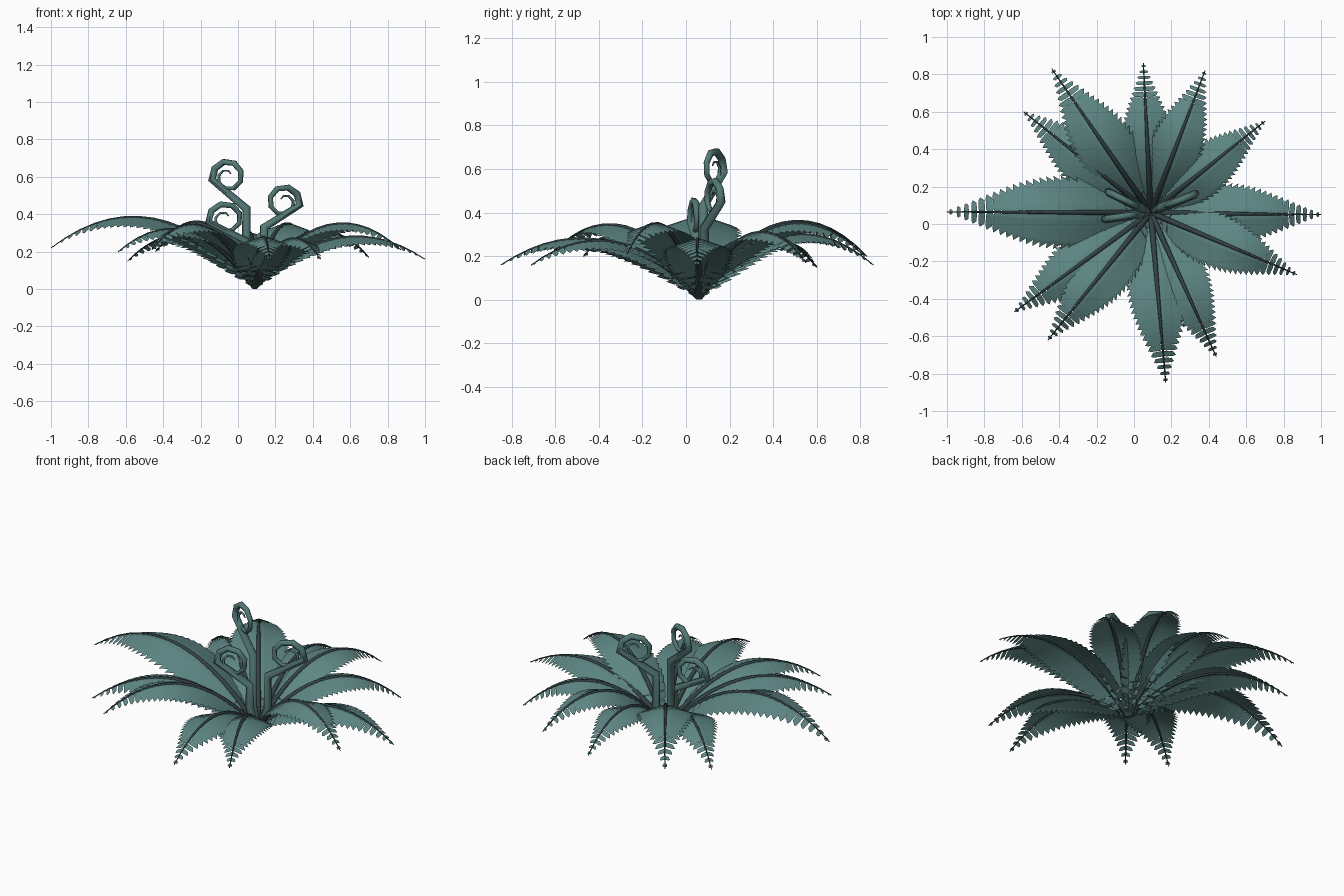
import bpy
import math
from mathutils import Vector

cube = bpy.data.objects.get("Cube")
if cube:
    bpy.data.objects.remove(cube, do_unlink=True)


def material(name, rgb):
    m = bpy.data.materials.new(name)
    m.use_nodes = True
    m.diffuse_color = (*rgb, 1)
    m.node_tree.nodes["Principled BSDF"].inputs["Base Color"].default_value = (*rgb, 1)
    return m


LEAF = material("leaf teal", (0.11, 0.24, 0.23))
RIB = material("rib dark slate", (0.034, 0.056, 0.062))
SHOOT = material("shoot green", (0.088, 0.19, 0.18))
CROWN = Vector((0.09, 0.06, 0.012))
UP = Vector((0, 0, 1))


def tube(name, points, radii, mat):
    """Tapered six-sided tube along a polyline, turned into a mesh."""
    curve = bpy.data.curves.new(name, "CURVE")
    curve.dimensions = "3D"
    curve.bevel_depth = 1.0
    curve.bevel_resolution = 1
    curve.use_fill_caps = True
    spline = curve.splines.new("POLY")
    spline.points.add(len(points) - 1)
    for sp, p, r in zip(spline.points, points, radii):
        sp.co = (*p, 1)
        sp.radius = r
    curve.materials.append(mat)
    obj = bpy.data.objects.new(name, curve)
    bpy.context.collection.objects.link(obj)
    bpy.ops.object.select_all(action="DESELECT")
    obj.select_set(True)
    bpy.context.view_layer.objects.active = obj
    bpy.ops.object.convert(target="MESH")
    bpy.ops.object.shade_smooth_by_angle(angle=math.radians(65))


def frond(index, tip_x, tip_y, tip_z, peak):
    """Arching rib with overlapping pointed leaflets on both sides."""
    flat = Vector((tip_x - CROWN.x, tip_y - CROWN.y, 0))
    length = flat.length
    out = flat.normalized()
    side = UP.cross(out)
    p, e = peak - CROWN.z, tip_z - CROWN.z
    a = 2 * p + 2 * math.sqrt(p * p - p * e)
    b = e - a

    def at(t):
        return CROWN + out * (length * t) + UP * (a * t + b * t * t)

    steps = 14
    ts = [i / steps for i in range(steps + 1)]
    tube(f"frond_rib_{index}", [at(t) for t in ts],
         [0.017 - 0.0145 * t for t in ts], RIB)

    verts, faces = [], []
    pairs = 26
    gap = length / pairs
    for i in range(pairs):
        t = (i + 0.5) / pairs
        root = at(t)
        along = (out * length + UP * (a + 2 * b * t)).normalized()
        normal = along.cross(side)
        swell = math.sin(math.pi * t ** 0.7)
        reach = 0.175 * length * swell + 0.006
        half = gap * (0.24 + 0.62 * swell)
        # distance out, half width, droop
        rows = ((0.0, gap * (0.62 - 0.3 * t), 0.0), (0.2, half, 0.04),
                (0.8, half * 0.85, 0.24))
        for s in (1, -1):
            start = len(verts)
            for d, w, droop in rows:
                mid = root + (side * s + along * 0.2) * (reach * d) - normal * (reach * droop)
                verts.append(mid - along * w + normal * 0.0015)
                verts.append(mid + along * w - normal * 0.0015)
            verts.append(root + (side * s + along * 0.32) * reach - normal * (reach * 0.34))
            for f in ((0, 1, 3, 2), (2, 3, 5, 4), (4, 5, 6)):
                f = f[::-1] if s < 0 else f
                faces.append([start + k for k in f][::-1])
    mesh = bpy.data.meshes.new(f"frond_leaflets_{index}")
    mesh.from_pydata(verts, [], faces)
    mesh.materials.append(LEAF)
    bpy.context.collection.objects.link(bpy.data.objects.new(mesh.name, mesh))


# Ring of fronds: tip x, y, z and height of the arch
FRONDS = [
    (-1.0, 0.065, 0.22, 0.385), (-0.59, 0.60, 0.15, 0.29),
    (-0.44, 0.83, 0.20, 0.36), (0.05, 0.86, 0.16, 0.30),
    (0.38, 0.82, 0.20, 0.35), (0.70, 0.55, 0.17, 0.31),
    (1.0, 0.05, 0.16, 0.28), (0.87, -0.27, 0.21, 0.35),
    (0.44, -0.71, 0.16, 0.27), (0.17, -0.85, 0.16, 0.28),
    (-0.46, -0.62, 0.21, 0.345), (-0.64, -0.47, 0.20, 0.32),
]
for n, spec in enumerate(FRONDS, 1):
    frond(n, *spec)


def shoot(name, x, y, bend, direction, reach, rise, radius):
    """Young stem that bends outward and curls into a spiral."""
    d = Vector((*direction, 0)).normalized()
    foot = Vector((x, y, 0))
    path = [(0, 0.13), (0, bend), (reach, bend + rise)]
    widths = [0.024, 0.024, 0.022]
    cu, cz = reach - radius * 1.02, bend + rise + 0.015
    turns = 12
    for i in range(1, turns + 1):
        ang = math.radians(42 * i - 10)
        k = i / turns
        r = radius * (1 - 0.72 * k * k)
        path.append((cu + r * math.cos(ang), cz + r * 0.92 * math.sin(ang)))
        widths.append(0.021 - 0.017 * k)
    base = CROWN.lerp(foot, 0.4)
    base.z = 0.035
    points = [base] + [foot + d * u + UP * z for u, z in path]
    tube(name, points, [0.02] + widths, SHOOT)


# Curled young shoots in the middle
shoot("curled_shoot_tall", 0.045, 0.08, 0.43, (-0.2, 0.1), 0.205, 0.155, 0.092)
shoot("curled_shoot_left", 0.14, 0.085, 0.33, (0.2, 0.08), 0.205, 0.12, 0.09)
shoot("curled_shoot_low", 0.04, 0.055, 0.26, (-0.2, -0.03), 0.20, 0.10, 0.09)
